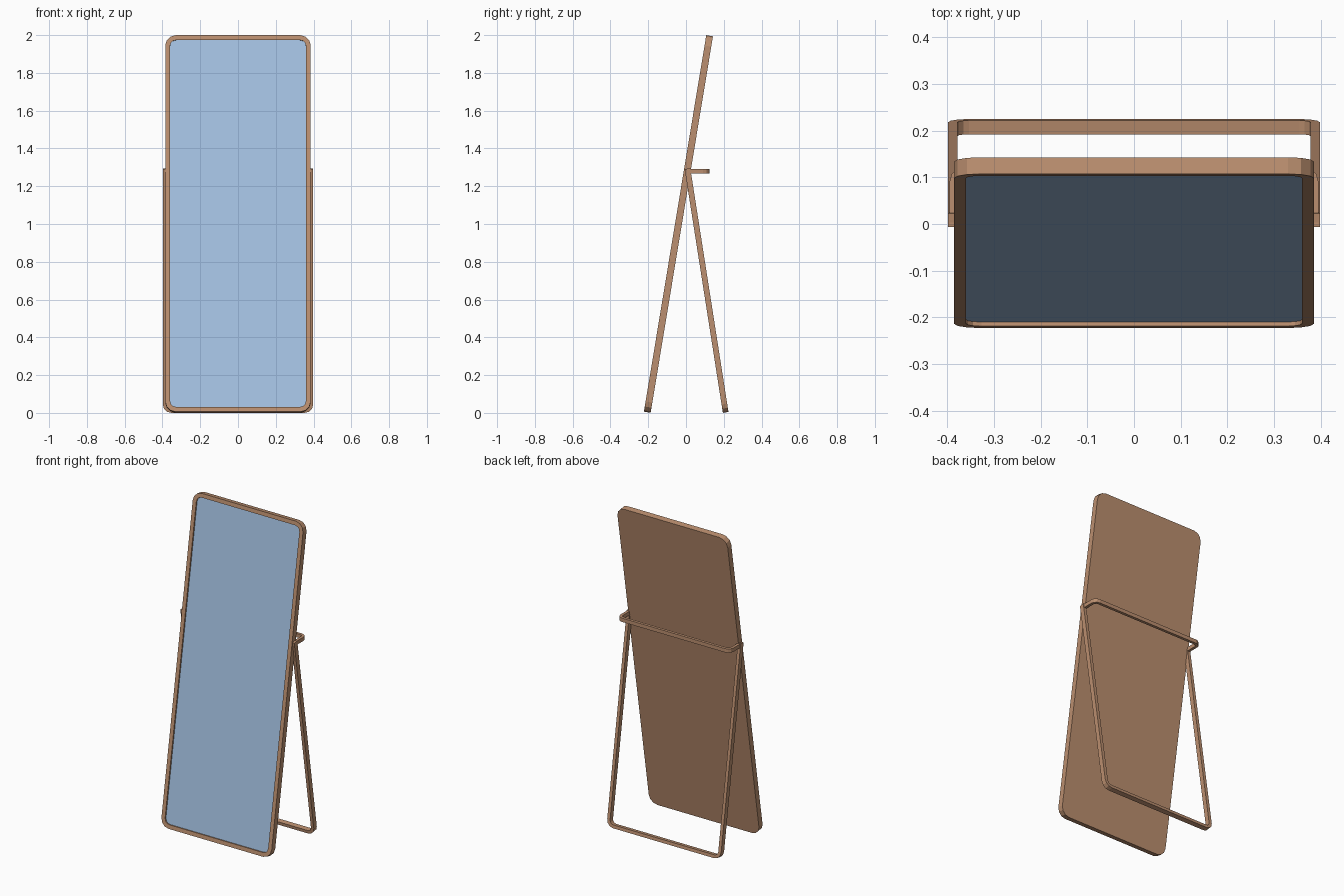
import bpy
import bmesh
from math import sin, cos, pi, radians
from mathutils import Matrix

cube = bpy.data.objects.get("Cube")
if cube:
    bpy.data.objects.remove(cube, do_unlink=True)


def material(name, color):
    m = bpy.data.materials.new(name)
    m.use_nodes = True
    m.diffuse_color = color
    m.node_tree.nodes["Principled BSDF"].inputs["Base Color"].default_value = color
    return m


wood = material("warm wood", (0.50, 0.275, 0.16, 1))
glass = material("mirror blue", (0.37, 0.54, 0.76, 1))


def finish(name, bm, mat, matrix):
    bmesh.ops.recalc_face_normals(bm, faces=bm.faces)
    mesh = bpy.data.meshes.new(name)
    bm.to_mesh(mesh)
    bm.free()
    mesh.materials.append(mat)
    ob = bpy.data.objects.new(name, mesh)
    ob.matrix_world = matrix
    bpy.context.collection.objects.link(ob)
    return ob


def arc(cx, cy, r, start, steps=3):
    angles = [start + pi / 2 * i / steps for i in range(steps + 1)]
    return [(cx + r * cos(a), cy + r * sin(a)) for a in angles]


def thicken(bm, faces, depth):
    """Extrude flat faces along local z."""
    ext = bmesh.ops.extrude_face_region(bm, geom=faces)
    verts = [g for g in ext["geom"] if isinstance(g, bmesh.types.BMVert)]
    bmesh.ops.translate(bm, verts=verts, vec=(0, 0, depth))
    return [g for g in ext["geom"] if isinstance(g, bmesh.types.BMFace)]


def slab(width, height, radius, z, depth):
    """Rounded rectangular slab; returns the mesh and its front face."""
    bm = bmesh.new()
    x, y = width / 2 - radius, height / 2 - radius
    pts = (arc(x, y, radius, 0) + arc(-x, y, radius, pi / 2)
           + arc(-x, -y, radius, pi) + arc(x, -y, radius, 1.5 * pi))
    face = bm.faces.new([bm.verts.new((px, py, z)) for px, py in pts])
    return bm, thicken(bm, [face], depth)


def u_bar(name, width, length, bar, depth, radius, matrix):
    """Flat U-shaped bar with rounded corners, open towards local +y."""
    bm = bmesh.new()

    def path(inset):
        w, r = width / 2 - inset, radius - inset
        pts = [(-w, length)] + arc(radius - width / 2, radius, r, pi)
        pts += arc(width / 2 - radius, radius, r, 1.5 * pi) + [(w, length)]
        return [bm.verts.new((x, y, -depth / 2)) for x, y in pts]

    o, i = path(0), path(bar)
    faces = [bm.faces.new((o[k], o[k + 1], i[k + 1], i[k])) for k in range(len(o) - 1)]
    thicken(bm, faces, depth)
    return finish(name, bm, wood, matrix)


# Leaning mirror frame with a shallow pocket in its front
W, H, T, RIM, POCKET = 0.77, 2.02, 0.036, 0.025, 0.011
lean = Matrix.Translation((0, -0.04, 1.0)) @ Matrix.Rotation(radians(90 - 9.4), 4, "X")
bm, front = slab(W, H, 0.055, -T / 2, T)
bmesh.ops.recalc_face_normals(bm, faces=bm.faces)
bmesh.ops.inset_region(bm, faces=front, thickness=RIM, use_even_offset=True)
floor = thicken(bm, front, -POCKET)
bmesh.ops.delete(bm, geom=[f for f in front if f.is_valid and f not in floor], context="FACES")
finish("mirror_frame", bm, wood, lean)

# Glass plate on the pocket floor
bm, _ = slab(W - 2 * RIM, H - 2 * RIM, 0.03, T / 2 - POCKET, 0.002)
finish("mirror_glass", bm, glass, lean)

# Rear stand: two legs joined by a foot bar
u_bar("rear_stand", 0.796, 1.306, 0.02, 0.03, 0.045,
      Matrix.Translation((0, 0.21, 0.0025)) @ Matrix.Rotation(radians(90 + 8.9), 4, "X"))

# Horizontal bracket behind the mirror
u_bar("back_bracket", 0.79, 0.125, 0.018, 0.024, 0.035,
      Matrix.Translation((0, 0.125, 1.28)) @ Matrix.Rotation(pi, 4, "Z"))
